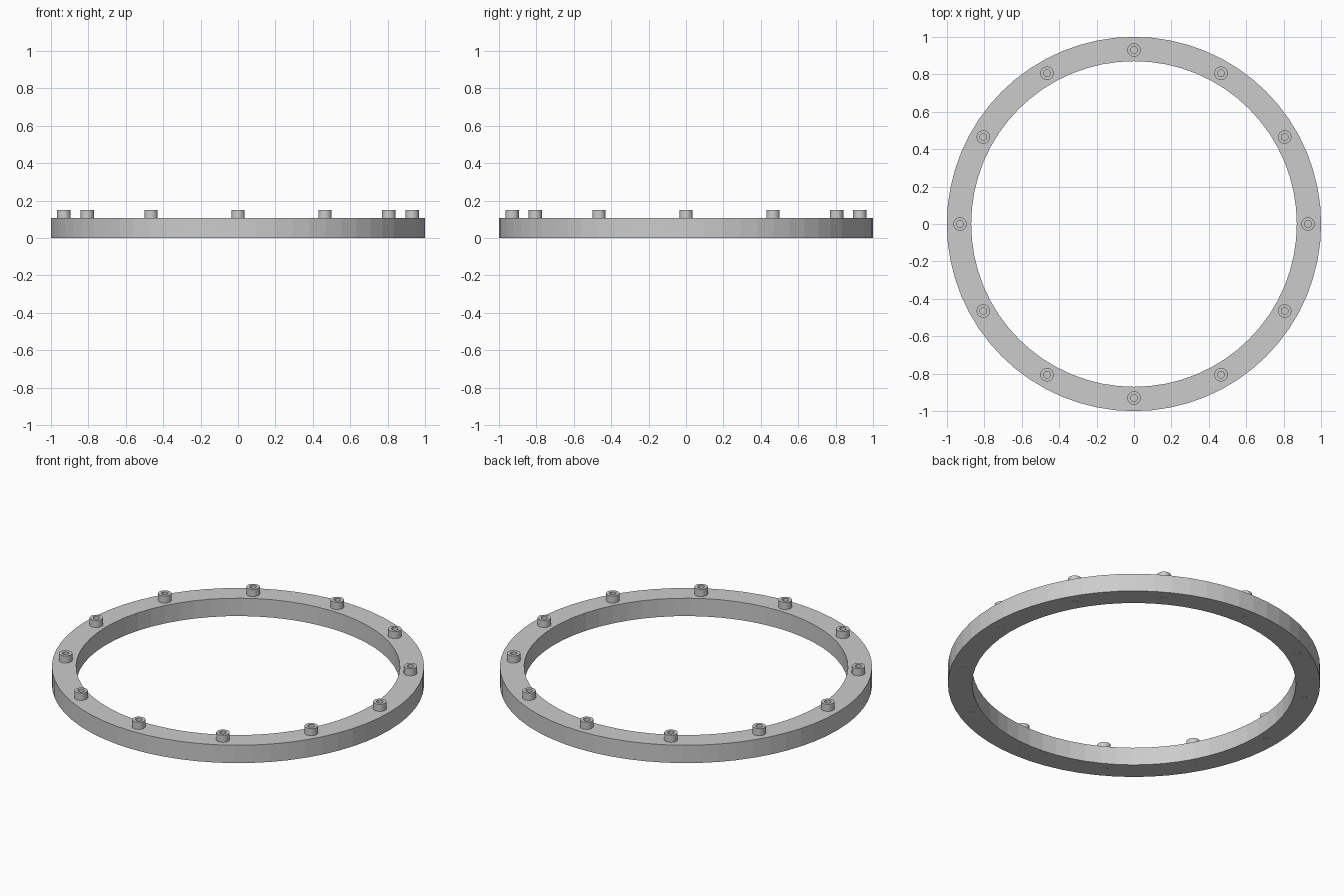
import bpy, bmesh, math

cube = bpy.data.objects.get("Cube")
if cube:
    bpy.data.objects.remove(cube)

grey = bpy.data.materials.new("plain grey metal")
grey.use_nodes = True
colour = (0.6, 0.6, 0.6, 1)
grey.diffuse_color = colour
grey.node_tree.nodes["Principled BSDF"].inputs["Base Color"].default_value = colour


def lathe(name, profile, sides, closed=False):
    """Revolve an (r, z) profile about z; ends on the axis close themselves."""
    bm = bmesh.new()
    verts = [bm.verts.new((r, 0, z)) for r, z in profile]
    pairs = list(zip(verts, verts[1:]))
    if closed:
        pairs.append((verts[-1], verts[0]))
    edges = [bm.edges.new(p) for p in pairs]
    bmesh.ops.spin(bm, geom=verts + edges, axis=(0, 0, 1), cent=(0, 0, 0),
                   angle=math.tau, steps=sides, use_merge=True)
    bmesh.ops.remove_doubles(bm, verts=bm.verts, dist=0.0001)
    bmesh.ops.recalc_face_normals(bm, faces=bm.faces)
    mesh = bpy.data.meshes.new(name)
    bm.to_mesh(mesh)
    bm.free()
    mesh.materials.append(grey)
    obj = bpy.data.objects.new(name, mesh)
    bpy.context.collection.objects.link(obj)
    return obj


# Flange ring
RING_TOP = 0.107
lathe("flange_ring", [(0.87, 0.001), (1, 0.001), (1, RING_TOP), (0.87, RING_TOP)],
      64, closed=True)

# Socket-head bolts: shank flush with the underside, head with a round socket
HEAD, SHANK, SOCKET = 0.036, 0.021, 0.018
HEAD_TOP = 0.149
bolt = lathe("bolt_1", [(0, 0), (SHANK, 0), (SHANK, RING_TOP), (HEAD, RING_TOP),
                        (HEAD, HEAD_TOP), (SOCKET, HEAD_TOP),
                        (SOCKET, HEAD_TOP - 0.02), (0, HEAD_TOP - 0.02)], 32)
COUNT, CIRCLE = 12, 0.93
for i in range(COUNT):
    a = math.tau * i / COUNT
    obj = bolt
    if i:
        obj = bolt.copy()
        obj.name = f"bolt_{i + 1}"
        bpy.context.collection.objects.link(obj)
    obj.location = (CIRCLE * math.cos(a), CIRCLE * math.sin(a), 0)
    obj.rotation_euler.z = a
